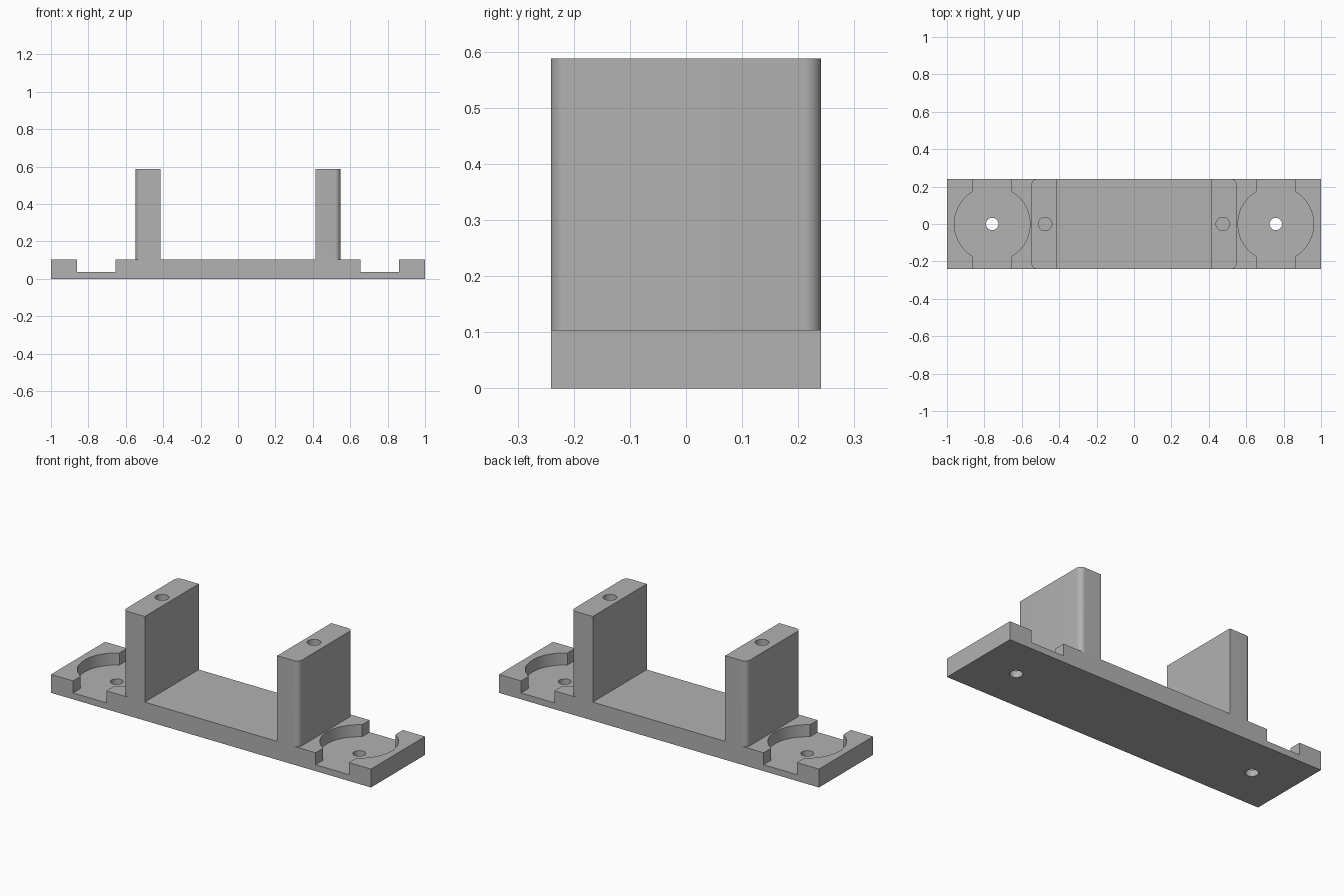
import bpy
import bmesh
from math import acos, cos, sin, pi

cube = bpy.data.objects.get("Cube")
if cube:
    bpy.data.objects.remove(cube, do_unlink=True)

grey = bpy.data.materials.new("plain grey")
grey.use_nodes = True
GREY = (0.445, 0.445, 0.445, 1)
grey.diffuse_color = GREY
grey.node_tree.nodes["Principled BSDF"].inputs["Base Color"].default_value = GREY

HALF_Y = 0.241
BASE_TOP, POST_TOP, FLOOR = 0.104, 0.588, 0.036


def arc(cx, cy, r, a0, a1, n):
    """Points along a circular arc."""
    steps = [a0 + (a1 - a0) * i / n for i in range(n + 1)]
    return [(cx + r * cos(a), cy + r * sin(a)) for a in steps]


def circle(cx, r):
    return arc(cx, 0, r, 0, 2 * pi, 48)[:-1]


def prism(name, outline, z0, z1):
    """Extrude a flat outline from z0 up to z1."""
    bm = bmesh.new()
    face = bm.faces.new([bm.verts.new((x, y, z0)) for x, y in outline])
    top = bmesh.ops.extrude_face_region(bm, geom=[face])["geom"]
    bmesh.ops.translate(bm, vec=(0, 0, z1 - z0),
                        verts=[v for v in top if isinstance(v, bmesh.types.BMVert)])
    bmesh.ops.recalc_face_normals(bm, faces=bm.faces)
    mesh = bpy.data.meshes.new(name)
    bm.to_mesh(mesh)
    bm.free()
    mesh.materials.append(grey)
    obj = bpy.data.objects.new(name, mesh)
    bpy.context.collection.objects.link(obj)
    return obj


def select(obj):
    bpy.ops.object.select_all(action="DESELECT")
    obj.select_set(True)
    bpy.context.view_layer.objects.active = obj


def combine(obj, other, operation):
    """Apply a boolean and discard the second solid."""
    mod = obj.modifiers.new("boolean", "BOOLEAN")
    mod.operation, mod.object, mod.solver = operation, other, "EXACT"
    select(obj)
    bpy.ops.object.modifier_apply(modifier=mod.name)
    bpy.data.objects.remove(other, do_unlink=True)


# Base plate
bracket = prism("bracket", [(-1, -HALF_Y), (1, -HALF_Y), (1, HALF_Y), (-1, HALF_Y)],
                0, BASE_TOP)

for side in (-1, 1):
    # Upright post with rounded outer corners
    inner, outer, r = 0.414, 0.548, 0.03
    outline = [(inner, -HALF_Y)]
    outline += arc(outer - r, -HALF_Y + r, r, -pi / 2, 0, 10)
    outline += arc(outer - r, HALF_Y - r, r, 0, pi / 2, 10)
    outline += [(inner, HALF_Y)]
    post = prism("post", [(side * x, y) for x, y in outline], BASE_TOP, POST_TOP)
    # Blind hole in the post's top
    combine(post, prism("post_hole", circle(side * 0.475, 0.036), 0.2, 0.7), "DIFFERENCE")
    combine(bracket, post, "UNION")

    # Round recess crossed by a slot open at front and back
    c, rad, half = side * 0.758, 0.202, 0.104
    a = acos(half / rad)
    outline = arc(c, 0, rad, -a, a, 24) + [(c + half, 0.3), (c - half, 0.3)]
    outline += arc(c, 0, rad, pi - a, pi + a, 24) + [(c - half, -0.3), (c + half, -0.3)]
    combine(bracket, prism("recess", outline, FLOOR, 0.2), "DIFFERENCE")
    # Screw hole through the floor
    combine(bracket, prism("screw_hole", circle(c, 0.033), -0.1, 0.2), "DIFFERENCE")

select(bracket)
bpy.ops.object.shade_smooth_by_angle(angle=0.5)
